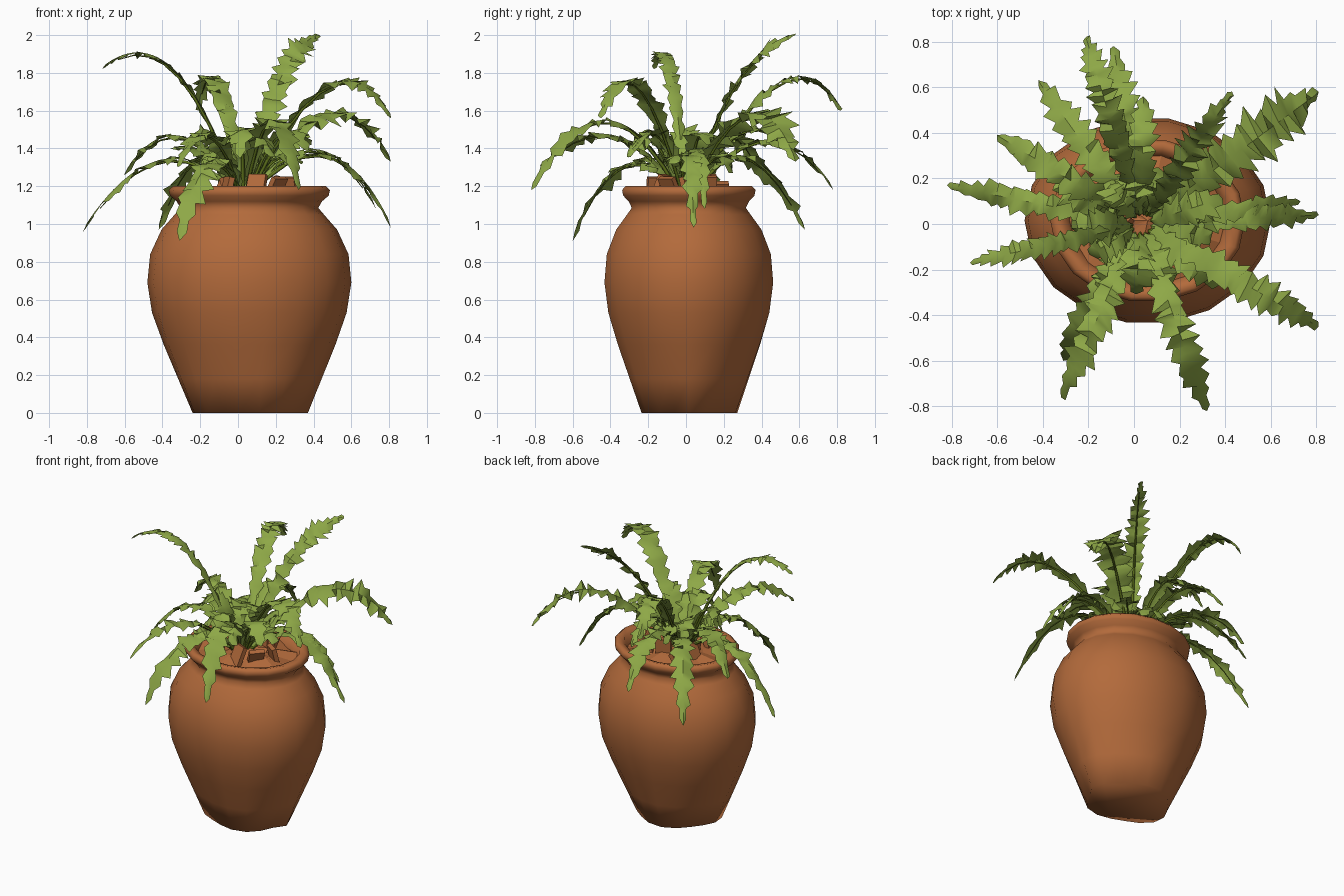
import bpy, bmesh, math, random
from mathutils import Vector, Matrix

random.seed(7)
cube = bpy.data.objects.get("Cube")
if cube:
    bpy.data.objects.remove(cube, do_unlink=True)


def material(name, rgb):
    m = bpy.data.materials.new(name)
    m.use_nodes = True
    col = (*rgb, 1)
    m.diffuse_color = col
    bsdf = m.node_tree.nodes["Principled BSDF"]
    bsdf.inputs["Base Color"].default_value = col
    bsdf.inputs["Roughness"].default_value = 0.8
    return m


TERRACOTTA = material("terracotta", (0.45, 0.145, 0.044))
LEAF = material("leaf green", (0.27, 0.39, 0.062))
STEM = material("stem green", (0.12, 0.18, 0.012))


def finish(bm, name, mat, angle=None):
    me = bpy.data.meshes.new(name)
    bm.to_mesh(me)
    bm.free()
    ob = bpy.data.objects.new(name, me)
    bpy.context.collection.objects.link(ob)
    me.materials.append(mat)
    if angle:
        bpy.ops.object.select_all(action="DESELECT")
        ob.select_set(True)
        bpy.context.view_layer.objects.active = ob
        bpy.ops.object.shade_smooth_by_angle(angle=math.radians(angle))
    return ob


# Pot: an oval lathe with a rolled rim and an uneven foot
CENTRE = Vector((0.06, 0.015, 0))
OVAL = 0.84
SIDES = 18
PROFILE = [(0.29, 0), (0.37, 0.18), (0.45, 0.36), (0.515, 0.53), (0.54, 0.69),
           (0.525, 0.84), (0.465, 0.97), (0.395, 1.05), (0.365, 1.085), (0.385, 1.12),
           (0.42, 1.15), (0.427, 1.18), (0.405, 1.2), (0.36, 1.19), (0.335, 1.12)]


def oval_point(r, a, z):
    return CENTRE + Vector((r * math.cos(a), r * OVAL * math.sin(a), z))


bm = bmesh.new()
rings = []
for r, z in PROFILE:
    wobble = 0.02 * max(0, 1 - z / 0.5)
    rings.append([bm.verts.new(oval_point(r + wobble * math.cos(5 * k), k * math.tau / SIDES, z))
                  for k in range(SIDES)])
for low, high in zip(rings, rings[1:]):
    for k in range(SIDES):
        n = (k + 1) % SIDES
        bm.faces.new((low[k], low[n], high[n], high[k]))
bm.faces.new(rings[0][::-1])
finish(bm, "pot", TERRACOTTA, 130)

# Soil: a shallow bumpy mound inside the rim
bm = bmesh.new()
top = bm.verts.new(oval_point(0, 0, 1.2))
loops = [[bm.verts.new(oval_point(r, k * math.tau / SIDES, z + random.uniform(-0.02, 0.02)))
          for k in range(SIDES)] for r, z in ((0.18, 1.17), (0.345, 1.13))]
for k in range(SIDES):
    n = (k + 1) % SIDES
    bm.faces.new((top, loops[0][k], loops[0][n]))
    bm.faces.new((loops[0][k], loops[1][k], loops[1][n], loops[0][n]))
finish(bm, "soil", TERRACOTTA)

# Broken clay pieces pushed into the soil
bm = bmesh.new()
for k in range(9):
    spot = oval_point(random.uniform(0.1, 0.26), k * math.tau / 9, 1.18)
    turn = Matrix.Rotation(random.uniform(0, 6), 4, "Z") @ Matrix.Rotation(random.uniform(-0.6, 0.6), 4, "X")
    size = Matrix.Diagonal((0.1, 0.03, random.uniform(0.08, 0.18), 1))
    bmesh.ops.create_cube(bm, size=1, matrix=Matrix.Translation(spot) @ turn @ size)
finish(bm, "clay_shards", TERRACOTTA)

# Fronds: tip x, y, z, crest distance along the frond, crest height, width, twist
FRONDS = [
    (-0.21, 0.82, 1.6, 0.68, 1.77, 0.12, -0.1),
    (-0.09, 0.78, 1.18, 0.62, 1.43, 0.13, 0.1),
    (-0.42, 0.63, 0.97, 0.58, 1.32, 0.13, -0.2),
    (0.04, 0.56, 1.38, 0.6, 1.5, 0.13, 0.2),
    (0.43, 0.58, 2.0, 0.55, 1.83, 0.13, 0.7),
    (0.81, 0.58, 1.33, 0.65, 1.58, 0.21, 0.35),
    (0.81, 0.04, 0.98, 0.64, 1.33, 0.1, 0.1),
    (0.73, 0.1, 1.08, 0.62, 1.37, 0.09, 0.2),
    (0.81, -0.45, 1.56, 0.65, 1.75, 0.14, 0.1),
    (0.32, -0.82, 1.18, 0.6, 1.53, 0.13, -0.2),
    (-0.32, -0.76, 1.3, 0.6, 1.47, 0.13, 0.2),
    (-0.31, -0.6, 0.91, 0.62, 1.27, 0.15, -0.1),
    (-0.72, -0.17, 1.82, 0.58, 1.87, 0.09, 0.1),
    (-0.82, 0.17, 0.96, 0.6, 1.3, 0.11, -0.2),
    (-0.6, 0.39, 1.26, 0.62, 1.46, 0.13, -0.1),
]
# Short young fronds filling the middle
for k in range(13):
    a = k * math.tau / 13 + 0.3
    reach = random.uniform(0.22, 0.46)
    FRONDS.append((0.03 + reach * math.cos(a), reach * math.sin(a), random.uniform(1.25, 1.42),
                   0.6, random.uniform(1.34, 1.5), 0.14, random.uniform(-0.4, 0.4)))

ribs = bpy.data.curves.new("frond_stems", "CURVE")
ribs.dimensions = "3D"
ribs.bevel_depth = 0.01
ribs.bevel_resolution = 0
ribs.materials.append(STEM)
ribs_object = bpy.data.objects.new("frond_stems", ribs)
bpy.context.collection.objects.link(ribs_object)


def frond(name, x, y, z, along, crest, width, twist):
    tip = Vector((x, y, z))
    hub = Vector((0.03, 0, 1.16))
    heading = Vector((x - hub.x, y - hub.y, 0)).normalized()
    root = hub + heading * 0.035
    middle = root.lerp(tip, along)
    middle.z = crest
    t = 0.6
    handle = (middle - root * (1 - t) ** 2 - tip * t * t) / (2 * t * (1 - t))

    def point(t):
        return root * (1 - t) ** 2 + handle * 2 * t * (1 - t) + tip * t * t

    # Crinkled, serrated blade: every other row steps inward to cut the teeth
    teeth = max(7, round((tip - root).length / 0.062))
    rows = 2 * teeth
    across = Vector((-heading.y, heading.x, 0))
    bm = bmesh.new()
    last = None
    for i in range(rows):
        t = 0.06 + 0.94 * i / rows
        here = point(t)
        tangent = (point(t + 0.01) - point(t - 0.01)).normalized()
        swell = min(1, 0.25 + 2.0 * t) * min(1, (1.04 - t) * 3.6)
        half = width * 0.5 * swell * (1.15 if i % 2 else 0.72)
        side = Matrix.Rotation(twist * t, 3, tangent) @ across
        up = tangent.cross(side)
        up = up if up.z > 0 else -up
        row = [bm.verts.new(here + side * half * s * random.uniform(0.8, 1.2)
                            + tangent * (random.uniform(0, 0.035) if s and i % 2 else 0)
                            + up * (random.uniform(-0.5, 0.35) * half if s else 0.008))
               for s in (-1, 0, 1)]
        if last:
            for a in range(2):
                bm.faces.new((last[a], row[a], row[a + 1], last[a + 1]))
        last = row
    end = bm.verts.new(tip)
    for a in range(2):
        bm.faces.new((last[a], end, last[a + 1]))
    bmesh.ops.recalc_face_normals(bm, faces=bm.faces)
    if sum(f.normal.z for f in bm.faces) < 0:
        bmesh.ops.reverse_faces(bm, faces=bm.faces)
    finish(bm, name, LEAF, 40)

    # Stem running under the blade
    spline = ribs.splines.new("POLY")
    spline.points.add(8)
    for k, p in enumerate(spline.points):
        p.co = (*(point(k / 9) - Vector((0, 0, 0.006))), 1)
        p.radius = 1.1 - 0.11 * k


for i, spec in enumerate(FRONDS):
    frond(f"frond_{i + 1}", *spec)
